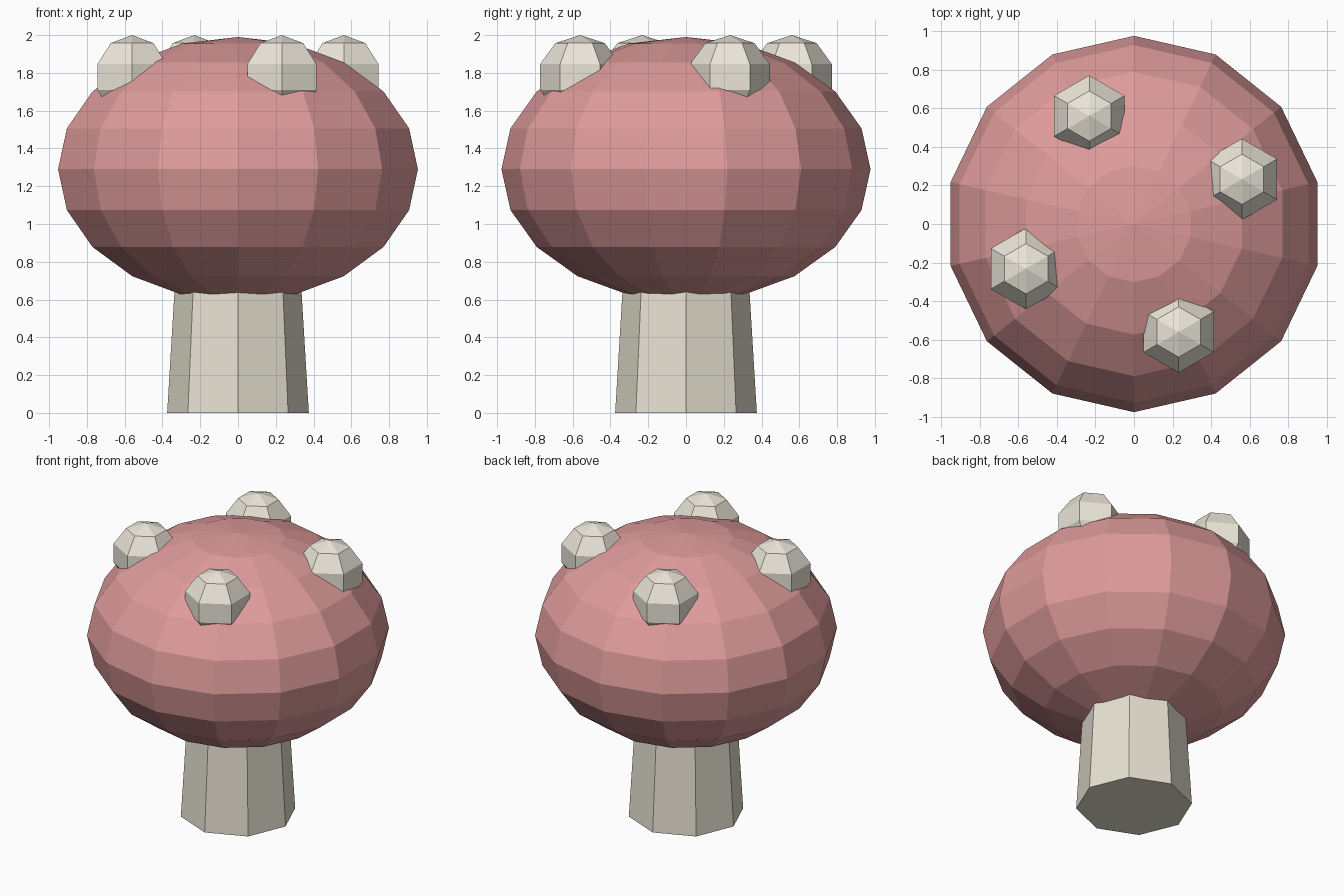
import bpy, bmesh
from math import cos, sin, radians
from mathutils import Matrix

if "Cube" in bpy.data.objects:
    bpy.data.objects.remove(bpy.data.objects["Cube"])


def material(name, rgb):
    m = bpy.data.materials.new(name)
    m.diffuse_color = (*rgb, 1)
    m.use_nodes = True
    m.node_tree.nodes["Principled BSDF"].inputs["Base Color"].default_value = m.diffuse_color
    return m


def finish(name, bm, mat):
    me = bpy.data.meshes.new(name)
    bm.to_mesh(me)
    bm.free()
    me.materials.append(mat)
    ob = bpy.data.objects.new(name, me)
    bpy.context.collection.objects.link(ob)
    return ob


def ball(name, loc, radii, segments, rings, mat):
    bm = bmesh.new()
    bmesh.ops.create_uvsphere(bm, u_segments=segments, v_segments=rings, radius=1,
                              matrix=Matrix.Diagonal((*radii, 1)))
    ob = finish(name, bm, mat)
    ob.location = loc
    return ob


pink = material("cap_pink", (0.74, 0.33, 0.33))
cream = material("cream", (0.83, 0.79, 0.69))
stem_mat = material("stem_cream", (0.80, 0.76, 0.64))

# tapered eight-sided stem, running up inside the cap
bm = bmesh.new()
bmesh.ops.create_cone(bm, cap_ends=True, segments=8, radius1=0.375, radius2=0.315,
                      depth=1.0, matrix=Matrix.Translation((0, 0, 0.5)))
finish("stem", bm, stem_mat)

# flattened cap
ball("cap", (0, 0, 1.29), (0.977, 0.977, 0.70), 14, 10, pink)

# four spots spaced evenly around the cap, all facing the same way
for i in range(4):
    a = radians(22.5 + 90 * i)
    ball(f"spot_{i + 1}", (0.607 * cos(a), 0.607 * sin(a), 1.778),
         (0.222, 0.222, 0.222), 6, 5, cream)
